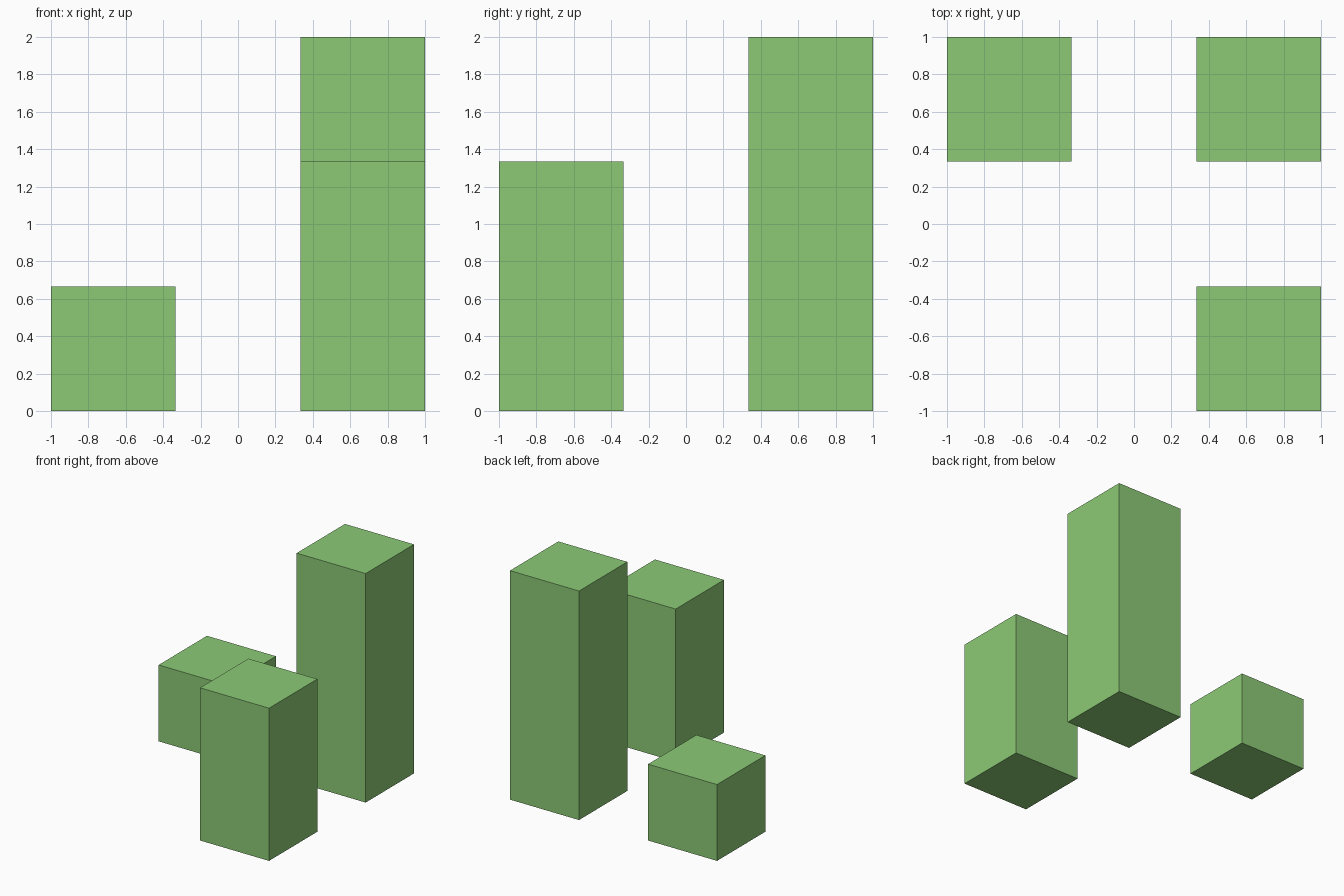
import bpy

if "Cube" in bpy.data.objects:
    bpy.data.objects.remove(bpy.data.objects["Cube"])

# Single green material
green = bpy.data.materials.new("light_green")
green.diffuse_color = (0.262, 0.591, 0.181, 1.0)
green.use_nodes = True
green.node_tree.nodes["Principled BSDF"].inputs["Base Color"].default_value = green.diffuse_color

SIDE = 2 / 3      # square footprint of each column
OFFSET = 2 / 3    # distance of column centres from the axes


def column(name, sx, sy, height):
    """Square column standing on the ground in the given quadrant."""
    bpy.ops.mesh.primitive_cube_add(size=1, location=(sx * OFFSET, sy * OFFSET, height / 2))
    obj = bpy.context.object
    obj.name = name
    obj.scale = (SIDE, SIDE, height)
    bpy.ops.object.transform_apply(location=False, rotation=False, scale=True)
    obj.data.materials.append(green)


# Three columns of one, two and three units
column("short_column", -1, 1, SIDE)
column("medium_column", 1, -1, 2 * SIDE)
column("tall_column", 1, 1, 3 * SIDE)
